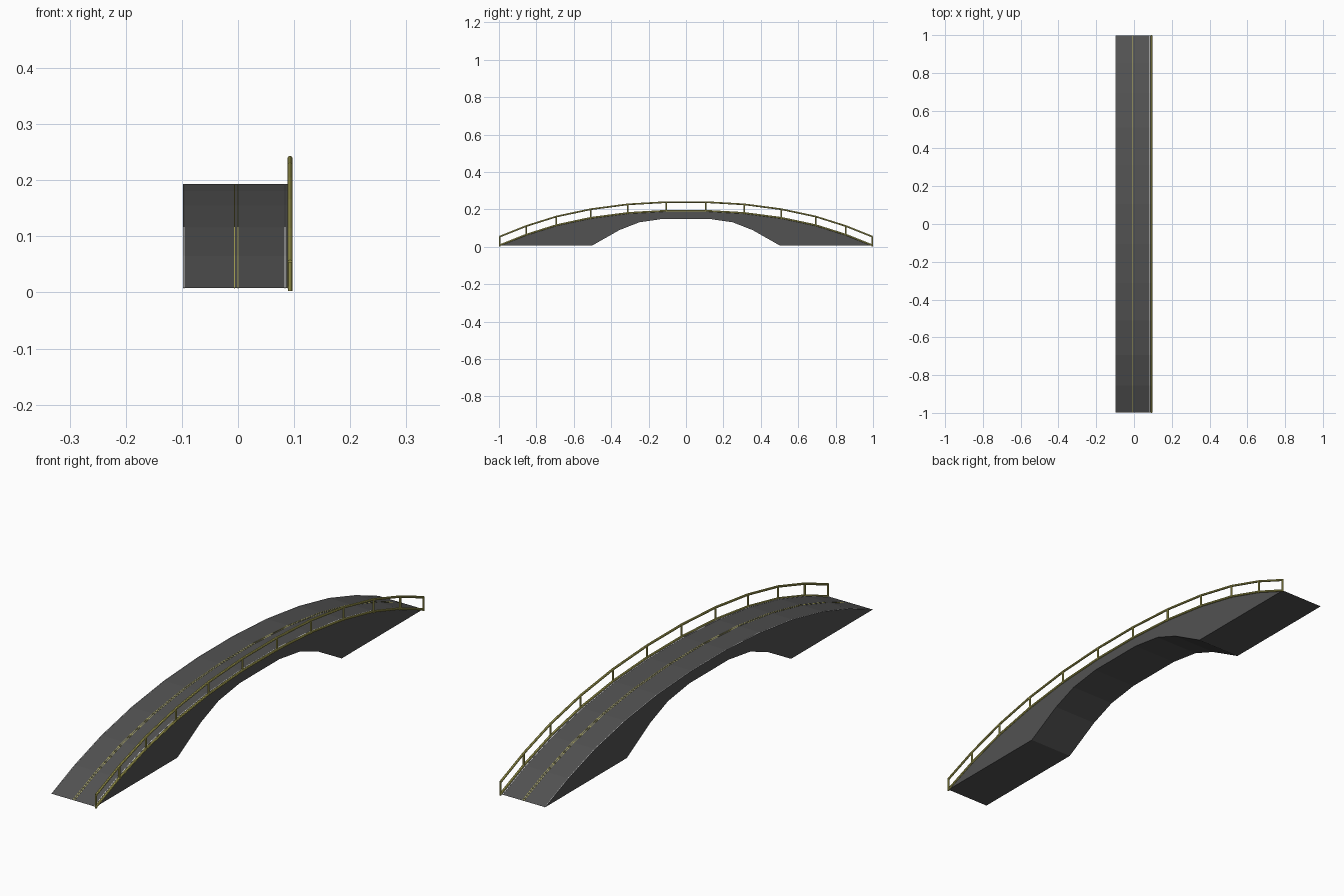
import bpy, bmesh, math
from mathutils import Vector

if "Cube" in bpy.data.objects:
    bpy.data.objects.remove(bpy.data.objects["Cube"])

def material(name, rgb):
    m = bpy.data.materials.new(name)
    m.diffuse_color = (*rgb, 1)
    m.use_nodes = True
    m.node_tree.nodes["Principled BSDF"].inputs["Base Color"].default_value = m.diffuse_color
    return m

ASPHALT = material("dark_grey_concrete", (0.085, 0.085, 0.085))
YELLOW = material("olive_yellow", (0.48, 0.45, 0.11))
WHITE = material("white_paint", (0.75, 0.75, 0.75))

def finish(name, bm, mat):
    bmesh.ops.recalc_face_normals(bm, faces=bm.faces)
    me = bpy.data.meshes.new(name)
    bm.to_mesh(me)
    bm.free()
    me.materials.append(mat)
    ob = bpy.data.objects.new(name, me)
    bpy.context.collection.objects.link(ob)
    return ob

def mirrored(half):
    # half runs from the -y end to the middle; add the +y half
    return half + [(-y, z) for y, z in reversed(half)]

def slab(name, outline, x0, x1, mat):
    # extrude a side outline (y, z) across x
    bm = bmesh.new()
    a = [bm.verts.new((x0, y, z)) for y, z in outline]
    b = [bm.verts.new((x1, y, z)) for y, z in outline]
    bm.faces.new(a)
    bm.faces.new(b)
    n = len(outline)
    for i in range(n):
        j = (i + 1) % n
        bm.faces.new((a[i], a[j], b[j], b[i]))
    return finish(name, bm, mat)

def tube(name, path, r, mat, sides=8):
    # sweep a round section along a path lying in a y-z plane
    bm = bmesh.new()
    rings = []
    for i, p in enumerate(path):
        t = (path[min(i + 1, len(path) - 1)] - path[max(i - 1, 0)]).normalized()
        u = Vector((1, 0, 0))
        v = t.cross(u)
        rings.append([bm.verts.new(p + r * (u * math.cos(k * math.tau / sides)
                                            + v * math.sin(k * math.tau / sides)))
                      for k in range(sides)])
    for a, b in zip(rings, rings[1:]):
        for k in range(sides):
            m = (k + 1) % sides
            bm.faces.new((a[k], a[m], b[m], b[k]))
    bm.faces.new(rings[0])
    bm.faces.new(rings[-1])
    return finish(name, bm, mat)

# Arched road line and underside arch
road = mirrored([(-0.997, 0.008), (-0.855, 0.065), (-0.693, 0.116),
                 (-0.51, 0.155), (-0.312, 0.181), (-0.105, 0.193)])
under = mirrored([(-0.5, 0.008), (-0.355, 0.09), (-0.25, 0.131), (-0.12, 0.15)])
slab("bridge_body", road + under[::-1], -0.098, 0.092, ASPHALT)

# Thin painted road lines
top = [(y, z + 0.0006) for y, z in road]
low = [(y, z - 0.0006) for y, z in road]
for name, x, mat in (("left_edge_line", -0.0965, WHITE), ("right_edge_line", 0.084, WHITE),
                     ("centre_line_left", -0.0065, YELLOW), ("centre_line_right", 0.0, YELLOW)):
    slab(name, top + low[::-1], x - 0.001, x + 0.001, mat)

# Railing on the right edge
RX, H, R = 0.0927, 0.046, 0.0045
tube("bottom_rail", [Vector((RX, y, z)) for y, z in road], R, YELLOW)
tube("top_rail", [Vector((RX, y, z + H)) for y, z in road], R, YELLOW)
for i, (y, z) in enumerate(road):
    tube(f"railing_post_{i + 1}", [Vector((RX, y, z - 0.005)), Vector((RX, y, z + H))],
         0.004, YELLOW)
